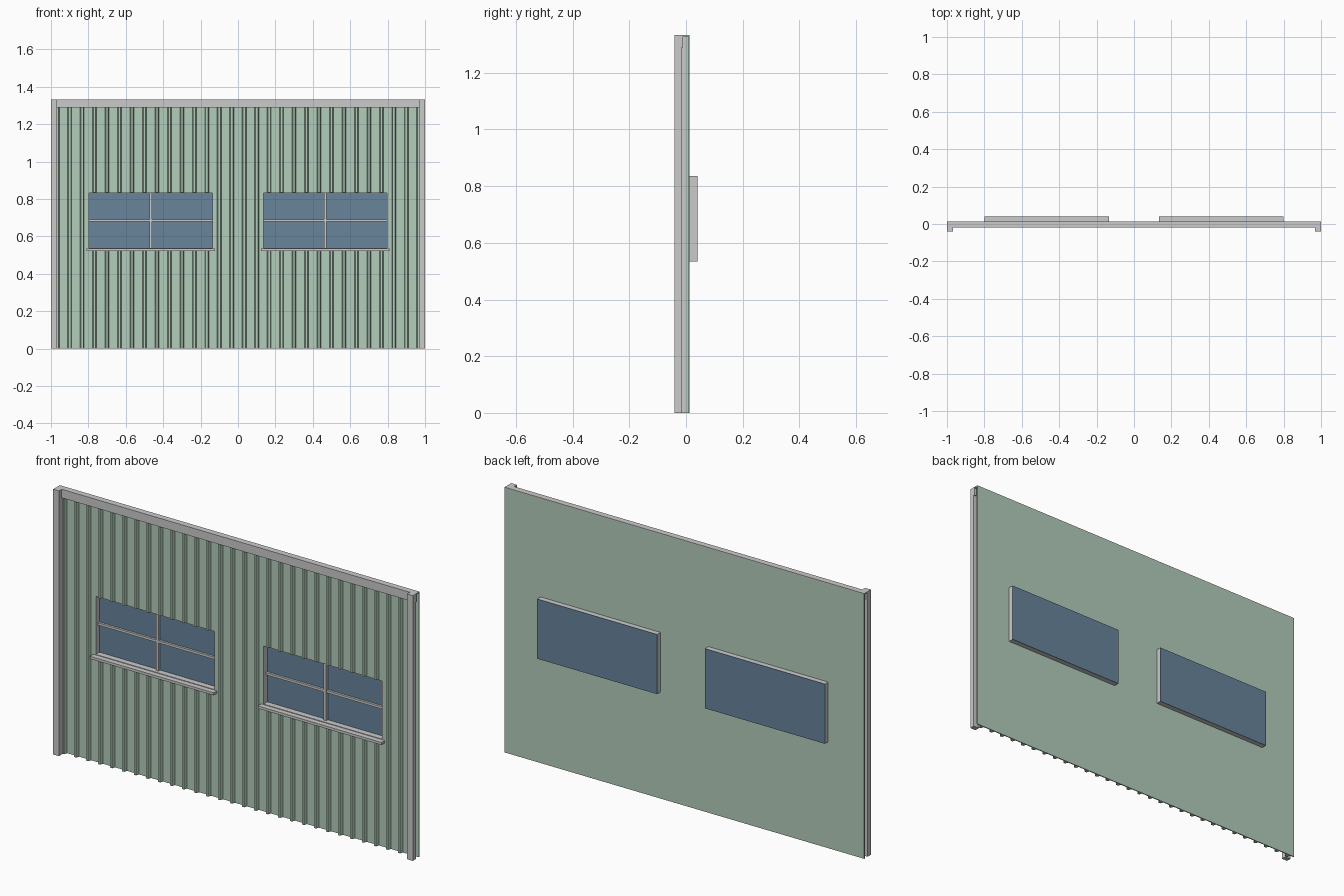
import bpy, bmesh

if "Cube" in bpy.data.objects:
    bpy.data.objects.remove(bpy.data.objects["Cube"])

def material(name, rgb):
    m = bpy.data.materials.new(name)
    m.diffuse_color = (*rgb, 1)
    m.use_nodes = True
    m.node_tree.nodes["Principled BSDF"].inputs["Base Color"].default_value = m.diffuse_color
    return m

GREEN = material("green_cladding", (0.45, 0.61, 0.50))
BLUE = material("dark_glass", (0.14, 0.23, 0.33))

def finish(name, bm, mat=None):
    bmesh.ops.recalc_face_normals(bm, faces=bm.faces)
    me = bpy.data.meshes.new(name)
    bm.to_mesh(me)
    bm.free()
    ob = bpy.data.objects.new(name, me)
    bpy.context.collection.objects.link(ob)
    if mat:
        me.materials.append(mat)
    return ob

def box(name, x, y, z, mat=None):
    bm = bmesh.new()
    bmesh.ops.create_cube(bm, size=1)
    for v in bm.verts:
        v.co = [(r[0] + r[1]) / 2 + c * (r[1] - r[0]) for r, c in zip((x, y, z), v.co)]
    return finish(name, bm, mat)

def prism(name, pts, axis, lo, hi, mat=None):
    # extrude a profile: (x, y) along z, or (y, z) along x
    place = (lambda p, t: (p[0], p[1], t)) if axis == "z" else (lambda p, t: (t, p[0], p[1]))
    bm = bmesh.new()
    f = bm.faces.new([bm.verts.new(place(p, lo)) for p in pts])
    new = bmesh.ops.extrude_face_region(bm, geom=[f])["geom"]
    for v in new:
        if isinstance(v, bmesh.types.BMVert):
            v.co[2 if axis == "z" else 0] = hi
    return finish(name, bm, mat)

BACK, PAN, RIB, TOP = 0.013, 0.008, -0.008, 1.333
X0, X1, Z0, Z1 = 0.133, 0.80, 0.535, 0.835      # window opening
XM, ZM = (X0 + X1) / 2, 0.685

# ribbed wall sheet
pts = [(-1, BACK), (-1, PAN)]
for i in range(30):
    c = (2 * i - 29) / 30
    pts += [(c - 0.011, PAN), (c - 0.006, RIB), (c + 0.006, RIB), (c + 0.011, PAN)]
pts += [(1, PAN), (1, BACK)]
wall = prism("ribbed_wall", pts, "z", 0, TOP - 0.004, GREEN)

for side, s in (("left", -1), ("right", 1)):
    def span(a, b):
        return tuple(sorted((s * a, s * b)))

    # window opening
    cutter = box(side + "_opening_cutter", span(X0, X1), (-0.1, 0.1), (Z0, Z1))
    cutter.hide_render = True
    cutter.hide_set(True)
    cut = wall.modifiers.new(side + "_opening", "BOOLEAN")
    cut.operation, cut.solver, cut.object = "DIFFERENCE", "EXACT", cutter

    # window box, glass, glazing bars and sill
    t, yb = 0.004, (BACK - 0.005, 0.038)
    box(side + "_inner_jamb", span(X0, X0 + t), yb, (Z0, Z1))
    box(side + "_outer_jamb", span(X1 - t, X1), yb, (Z0, Z1))
    box(side + "_window_head", span(X0, X1), yb, (Z1 - t, Z1))
    box(side + "_window_base", span(X0, X1), yb, (Z0, Z0 + t))
    box(side + "_glass", span(X0, X1), (0.037, 0.04), (Z0, Z1), BLUE)
    box(side + "_vertical_bar", span(XM - 0.007, XM + 0.007), (0.024, 0.037), (Z0, Z1))
    box(side + "_horizontal_bar", span(X0, X1), (0.026, 0.037), (ZM - 0.006, ZM + 0.006))
    box(side + "_sill", span(X0 - 0.01, X1 + 0.01), (-0.018, 0.012), (Z0 - 0.012, Z0 + 0.001))

    # corner post: front box with a return running back to the wall
    post = [(0.968, -0.04), (1, -0.04), (1, -0.015), (0.974, -0.015), (0.974, 0.010), (0.968, 0.010)]
    prism(side + "_corner_post", [(s * x, y) for x, y in post], "z", 0, TOP)

# top beam: front band folded back over the wall
prism("top_beam", [(-0.018, 1.29), (-0.010, 1.29), (-0.010, TOP - 0.005),
                   (BACK, TOP - 0.005), (BACK, TOP), (-0.018, TOP)], "x", -1, 1)
